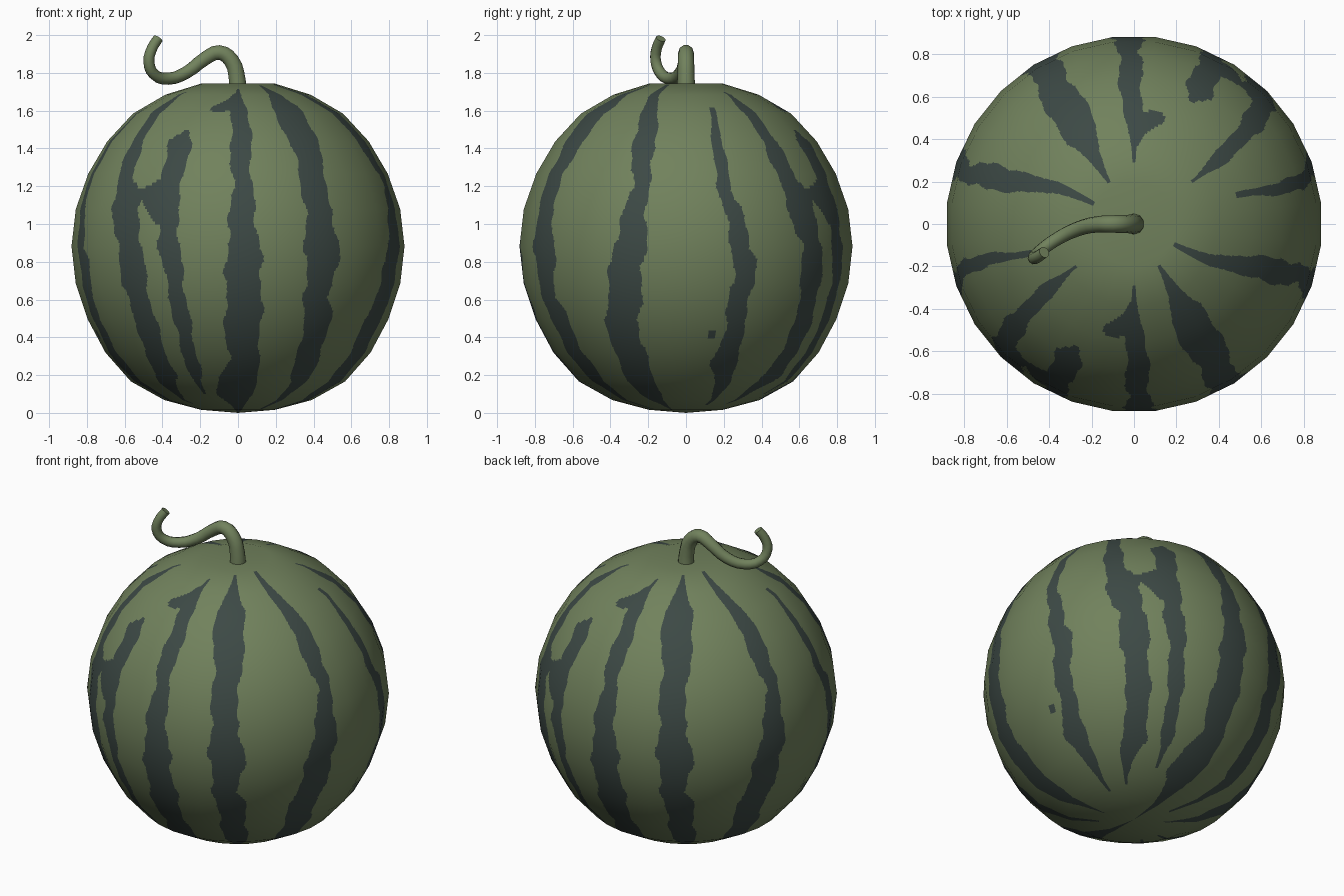
import bpy, math, random

if "Cube" in bpy.data.objects:
    bpy.data.objects.remove(bpy.data.objects["Cube"])

random.seed(4)
R, SIDES, RINGS = 0.882, 28, 14        # coarse fruit facets
SUB_A, SUB_T = 14, 12                  # fine cells per facet, for stripe edges
COLS, ROWS = SIDES * SUB_A, RINGS * SUB_T


def material(name, colour):
    m = bpy.data.materials.new(name)
    m.diffuse_color = (*colour, 1)
    m.use_nodes = True
    m.node_tree.nodes["Principled BSDF"].inputs["Base Color"].default_value = m.diffuse_color
    return m


green = material("rind_green", (0.165, 0.222, 0.108))
dark = material("stripe_dark_green", (0.046, 0.067, 0.060))

# Stripes: rows of (height, left angle, right angle), angle 0 = front.
# The pattern repeats every 180 degrees.
S1 = [(1.715, -1, 1), (1.6, -4, 6), (1.2, -2, 5), (0.8, -4, 8),
      (0.4, -5, 9), (0.28, -4, 9), (0.1, -14, 11), (0.0, -4, 4)]
S1_SPUR = [(1.69, -3, 1), (1.66, -6, 1), (1.62, -16, 0), (1.605, -17, -3), (1.59, -14, -11)]
S2 = [(1.735, 29, 32), (1.62, 20, 40), (1.4, 24, 37), (1.1, 24.5, 34), (0.87, 24, 38),
      (0.62, 25, 35), (0.5, 26, 38), (0.2, 28, 40), (0.02, 33, 37)]
S3 = [(1.738, 60, 66), (1.6, 64, 74), (1.4, 67, 77), (1.2, 70, 76), (0.87, 64, 76),
      (0.4, 57, 71), (0.1, 58, 74), (0.015, 66, 68)]
S4 = [(1.62, 104, 107), (1.4, 101, 106), (1.2, 102, 107), (0.8, 107, 115),
      (0.4, 105, 113), (0.25, 102, 115), (0.04, 110, 113)]
S5 = [(1.7, -55, -53), (1.6, -56, -48), (1.24, -52, -44), (1.17, -52, -36), (1.09, -51, -39),
      (0.87, -46, -35), (0.4, -43, -33), (0.2, -47, -33), (0.05, -49, -47)]
S5_FORK = [(1.5, -26, -24), (1.44, -31, -21), (1.24, -31, -21), (1.17, -39, -22),
           (1.09, -35, -22), (0.98, -29, -21), (0.6, -25.5, -19), (0.25, -25, -18),
           (0.1, -24, -22)]
FLECK = [(0.44, 99, 102), (0.39, 99, 102)]
STRIPES = [S1, S1_SPUR, S2, S3, S4, S5, S5_FORK, FLECK]
PHASES = [[random.uniform(0, 6.28) for _ in range(4)] for _ in STRIPES]


def wobble(z, p):
    return 0.7 * math.sin(21 * z + p[0]) + 0.4 * math.sin(47 * z + p[1])


def spans(z):
    """Dark angle ranges at height z, with ragged edges."""
    out = []
    for rows, ph in zip(STRIPES, PHASES):
        for (z0, a0, b0), (z1, a1, b1) in zip(rows, rows[1:]):
            if z1 <= z <= z0:
                k = (z0 - z) / (z0 - z1)
                a, b = a0 + k * (a1 - a0), b0 + k * (b1 - b0)
                w = min(1, (b - a) / 8)
                out.append((a + w * wobble(z, ph[:2]), b + w * wobble(z, ph[2:])))
                break
    return out


def wrap(a):
    return (a + 61) % 180 - 61


def bulge(t):
    """Extra fullness of the shoulders and, more, of the underside."""
    d = math.degrees(t)
    return (0.033 * math.exp(-((d - 142) / 19) ** 2)
            + 0.016 * math.exp(-((d - 38) / 16) ** 2)
            + 0.005 * math.exp(-((d - 90) / 30) ** 2))


def profile(j):
    """Radius, height and normal tilt of fine row j, top to bottom."""
    ring = []
    i = min(j // SUB_T, RINGS - 1)
    for n in (i, i + 1):
        t = math.pi * n / RINGS
        q = R + bulge(t)
        z = R + q * math.cos(t)
        tilt = t
        if n == 0:
            z = 1.71                   # dimple under the stem
        if n == 1:
            tilt = math.radians(5)
        if n == RINGS:
            z = 0
        ring.append((q * math.sin(t), z, tilt))
    k = j / SUB_T - i
    return [p + k * (q - p) for p, q in zip(*ring)]


# Fruit: faceted globe whose fine grid snaps to the stripe edges
verts, normals, angles, heights = [], [], [], []
facet = 360 / SIDES
step = 360 / COLS
for j in range(ROWS + 1):
    r, z, tilt = profile(j)
    heights.append(z)
    edges = [e for s in spans(z) for e in s] if j > SUB_T else []
    line = []
    for i in range(1 if j in (0, ROWS) else COLS):
        a = i * step
        near = min(edges, key=lambda e: abs(e - wrap(a)), default=None)
        if near is not None and abs(near - wrap(a)) < step / 2:
            a += near - wrap(a)
        line.append(a)
        off = math.radians((a + facet / 2) % facet - facet / 2)
        rr = r * math.cos(math.radians(facet / 2)) / math.cos(off)
        s, c = math.sin(math.radians(a)), -math.cos(math.radians(a))
        verts.append((rr * s, rr * c, z))
        normals.append((math.sin(tilt) * s, math.sin(tilt) * c, math.cos(tilt)))
    angles.append(line)


def vid(j, i):
    if j == 0:
        return 0
    if j == ROWS:
        return len(verts) - 1
    return 1 + (j - 1) * COLS + i % COLS


faces, paint = [], []
for j in range(ROWS):
    zm = (heights[j] + heights[j + 1]) / 2
    dark_spans = spans(zm) if j >= SUB_T else []
    for i in range(COLS):
        quad = [vid(j, i), vid(j + 1, i), vid(j + 1, i + 1), vid(j, i + 1)]
        faces.append(list(dict.fromkeys(quad)))
        mid = (i + 0.5) * step
        if 0 < j < ROWS - 1:
            n = (i + 1) % COLS
            turn = 360 if n == 0 else 0
            mid = (angles[j][i] + angles[j + 1][i]
                   + angles[j][n] + angles[j + 1][n] + 2 * turn) / 4
        paint.append(int(any(a < wrap(mid) < b for a, b in dark_spans)))

mesh = bpy.data.meshes.new("fruit")
mesh.from_pydata(verts, [], faces)
mesh.materials.append(green)
mesh.materials.append(dark)
mesh.polygons.foreach_set("material_index", paint)
mesh.polygons.foreach_set("use_smooth", [True] * len(faces))
mesh.update()
mesh.normals_split_custom_set_from_vertices(normals)
fruit = bpy.data.objects.new("fruit", mesh)
bpy.context.collection.objects.link(fruit)

# Stem: tapered curling tube
path = [(0, 0, 1.69, .050), (-.005, 0, 1.77, .046), (-.035, 0, 1.865, .043),
        (-.10, 0, 1.908, .041), (-.175, -.002, 1.875, .038), (-.27, -.025, 1.804, .035),
        (-.37, -.075, 1.769, .032), (-.445, -.13, 1.793, .030),
        (-.472, -.16, 1.86, .029), (-.455, -.155, 1.93, .028), (-.423, -.133, 1.982, .027)]
curve = bpy.data.curves.new("stem", "CURVE")
curve.dimensions = "3D"
curve.bevel_depth = 1
curve.bevel_resolution = 3
curve.resolution_u = 3
curve.use_fill_caps = True
spline = curve.splines.new("BEZIER")
spline.bezier_points.add(len(path) - 1)
for p, (x, y, z, rad) in zip(spline.bezier_points, path):
    p.co = (x, y, z)
    p.radius = rad
    p.handle_left_type = p.handle_right_type = "AUTO"
curve.materials.append(green)
stem = bpy.data.objects.new("stem", curve)
bpy.context.collection.objects.link(stem)
bpy.context.view_layer.objects.active = stem
stem.select_set(True)
bpy.ops.object.convert(target="MESH")
bpy.ops.object.shade_smooth_by_angle(angle=math.radians(50))
